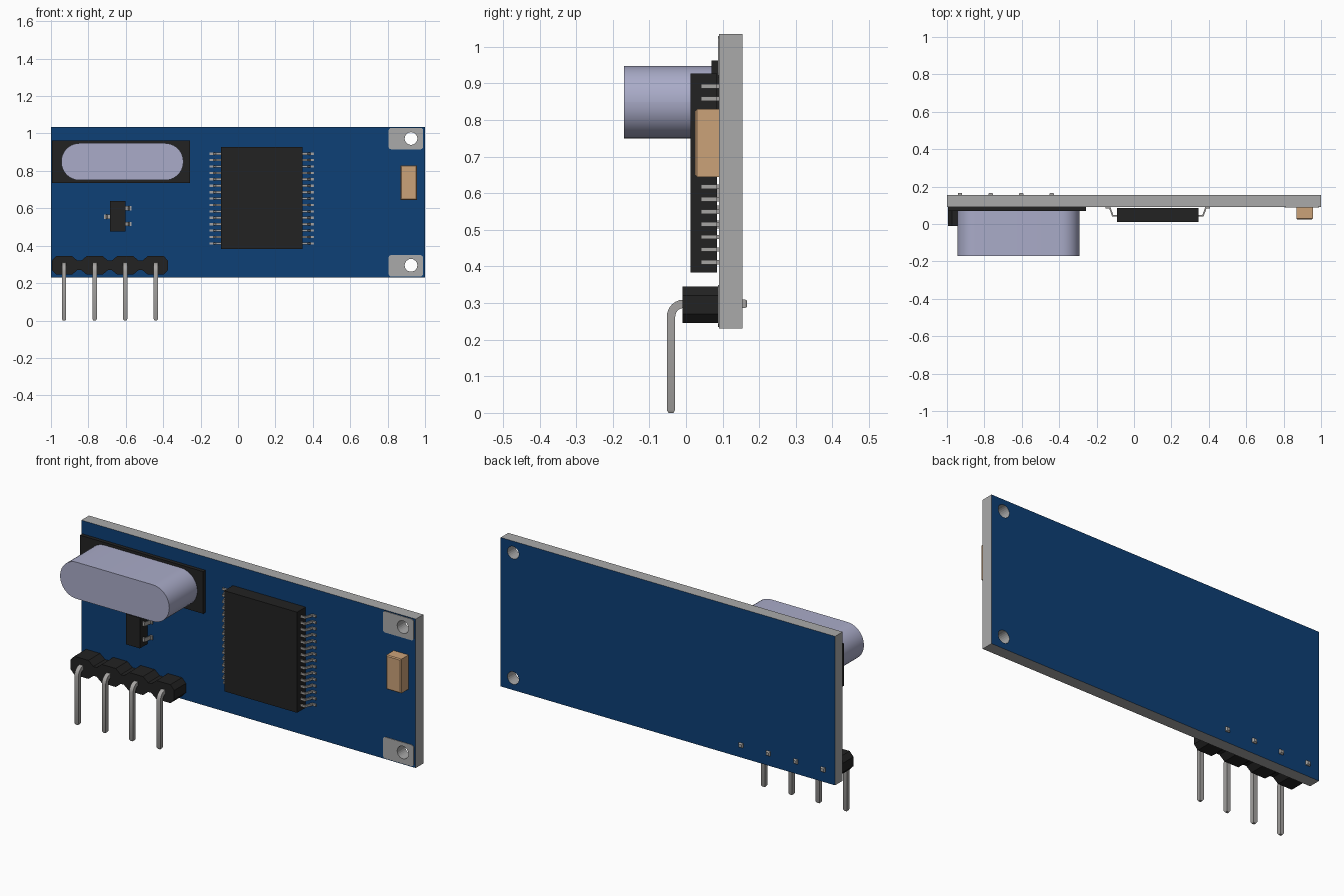
import bpy, bmesh, math
from mathutils import Vector

cube = bpy.data.objects.get("Cube")
if cube:
    bpy.data.objects.remove(cube, do_unlink=True)


def material(name, rgb, metallic=0.0):
    m = bpy.data.materials.new(name)
    m.use_nodes = True
    m.diffuse_color = (*rgb, 1)
    b = m.node_tree.nodes["Principled BSDF"]
    b.inputs["Base Color"].default_value = (*rgb, 1)
    b.inputs["Roughness"].default_value = 0.6
    return m


BLUE = material("board blue", (0.004, 0.05, 0.18))
GREY = material("bare grey", (0.40, 0.40, 0.40))
BLACK = material("black plastic", (0.016, 0.016, 0.016))
STEEL = material("pale steel", (0.40, 0.41, 0.58))
TAN = material("tan ceramic", (0.60, 0.36, 0.19))
PIN = material("pin metal", (0.38, 0.37, 0.36))


def finish(name, bm, mat):
    bmesh.ops.recalc_face_normals(bm, faces=bm.faces)
    me = bpy.data.meshes.new(name)
    bm.to_mesh(me)
    bm.free()
    me.materials.append(mat)
    ob = bpy.data.objects.new(name, me)
    bpy.context.scene.collection.objects.link(ob)
    return ob


def add_prism(bm, pts, a, b, axis="y"):
    """Extrude an (x, z) profile along y, or an (x, y) profile along z."""
    place = (lambda p, t: (p[0], t, p[1])) if axis == "y" else (lambda p, t: (p[0], p[1], t))
    v0 = [bm.verts.new(place(p, a)) for p in pts]
    v1 = [bm.verts.new(place(p, b)) for p in pts]
    caps = [bm.faces.new(v0), bm.faces.new(v1)]
    n = len(pts)
    for i in range(n):
        j = (i + 1) % n
        bm.faces.new((v0[i], v0[j], v1[j], v1[i]))
    return caps


def prism(name, pts, a, b, mat):
    bm = bmesh.new()
    add_prism(bm, pts, a, b)
    return finish(name, bm, mat)


def rect(x0, x1, z0, z1):
    return [(x0, z0), (x1, z0), (x1, z1), (x0, z1)]


def round_rect(x0, x1, z0, z1, r, seg=6):
    pts = []
    for cx, cz, start in ((x1 - r, z1 - r, 0), (x0 + r, z1 - r, 90),
                          (x0 + r, z0 + r, 180), (x1 - r, z0 + r, 270)):
        for k in range(seg + 1):
            t = math.radians(start + 90 * k / seg)
            p = (cx + r * math.cos(t), cz + r * math.sin(t))
            if not pts or math.dist(p, pts[-1]) > 1e-5:
                pts.append(p)
    if math.dist(pts[0], pts[-1]) < 1e-5:
        pts.pop()
    return pts


def smooth(ob, angle=35):
    bpy.ops.object.select_all(action="DESELECT")
    ob.select_set(True)
    bpy.context.view_layer.objects.active = ob
    bpy.ops.object.shade_smooth_by_angle(angle=math.radians(angle))


# Circuit board and corner pads, with two mounting holes
HOLES = [(0.925, 0.973), (0.925, 0.295)]
board = prism("circuit_board", rect(-1, 1, 0.23, 1.035), 0.09, 0.155, GREY)
pads = [prism("upper_corner_pad", round_rect(0.805, 0.99, 0.915, 1.03, 0.015, 3), 0.085, 0.092, GREY),
        prism("lower_corner_pad", round_rect(0.805, 0.99, 0.235, 0.35, 0.015, 3), 0.085, 0.092, GREY)]
for pad in pads:
    for v in pad.data.vertices:
        v.co.y -= 0.004 if v.co.y < 0.088 else 0
    for v in pad.data.vertices:
        v.co.y = 0.087 if v.co.y < 0.088 else 0.0915

bm = bmesh.new()
for x, z in HOLES:
    circle = [(x + 0.034 * math.cos(k * math.tau / 24), z + 0.034 * math.sin(k * math.tau / 24))
              for k in range(24)]
    add_prism(bm, circle, 0.0, 0.3)
cutter = finish("hole_cutter", bm, GREY)
cutter.hide_render = True
for ob in [board] + pads:
    mod = ob.modifiers.new("holes", "BOOLEAN")
    mod.operation, mod.solver, mod.object = "DIFFERENCE", "EXACT", cutter
deps = bpy.context.evaluated_depsgraph_get()
for ob in [board] + pads:
    cut = bpy.data.meshes.new_from_object(ob.evaluated_get(deps))
    ob.modifiers.clear()
    ob.data = cut
bpy.data.objects.remove(cutter, do_unlink=True)

# Blue on the two broad faces, grey on the edges and hole walls
board.data.materials.clear()
board.data.materials.append(GREY)
board.data.materials.append(BLUE)
for p in board.data.polygons:
    p.material_index = 1 if abs(p.normal.y) > 0.9 else 0

# Crystal can on its insulating plate
prism("crystal_plate", rect(-0.995, -0.257, 0.735, 0.963), 0.07, 0.09, BLACK)
bm = bmesh.new()
caps = add_prism(bm, round_rect(-0.945, -0.292, 0.75, 0.948, 0.0985, 10), -0.17, 0.07)
bmesh.ops.bevel(bm, geom=list(caps[0].edges), offset=0.016, segments=4, profile=0.5, affect="EDGES")
smooth(finish("crystal_can", bm, STEEL))

# Main chip with gull-wing legs down both sides
prism("main_chip", rect(-0.09, 0.345, 0.383, 0.927), 0.012, 0.085, BLACK)
leg = [(0, 0.041), (0.028, 0.041), (0.043, 0.082), (0.063, 0.082),
       (0.063, 0.09), (0.037, 0.09), (0.022, 0.049), (0, 0.049)]
bm = bmesh.new()
for side in (-1, 1):
    for k in range(15):
        z = 0.412 + k * 0.0343
        add_prism(bm, [(0.1275 + side * (0.2165 + x), y) for x, y in leg],
                  z - 0.006, z + 0.006, "z")
finish("chip_legs", bm, PIN)

# Three-legged transistor
prism("transistor_body", rect(-0.685, -0.601, 0.475, 0.64), 0.02, 0.085, BLACK)
bm = bmesh.new()
for side, z in ((-1, 0.555), (1, 0.6), (1, 0.515)):
    add_prism(bm, [(-0.643 + side * (0.041 + x * 0.5), y) for x, y in leg],
              z - 0.011, z + 0.011, "z")
finish("transistor_legs", bm, PIN)

# Capacitor
bm = bmesh.new()
caps = add_prism(bm, rect(0.868, 0.957, 0.645, 0.83), 0.025, 0.09)
bmesh.ops.bevel(bm, geom=list(caps[0].edges), offset=0.005, segments=1, affect="EDGES")
finish("capacitor", bm, TAN)

# Header strip: chamfered blocks joined by narrow necks
PIN_X = [-0.93 + 0.1635 * k for k in range(4)]
ZC = 0.295
top = []
for i, x in enumerate(PIN_X):
    left = 0.065 if i == 0 else 0.072
    right = 0.065 if i == 3 else 0.072
    top += [(x - left, 0.025), (x - 0.042, 0.05), (x + 0.042, 0.05), (x + right, 0.025)]
outline = [(x, ZC + z) for x, z in top] + [(x, ZC - z) for x, z in reversed(top)]
prism("header_strip", outline, -0.01, 0.09, BLACK)

# Bent square header pins with tapered tips
R, YP, ZP, H = 0.035, -0.041, 0.298, 0.0115
path = [(0.167, ZP, 0.7), (0.162, ZP, 1)]
path += [(YP + R - R * math.sin(math.radians(a)), ZP - R + R * math.cos(math.radians(a)), 1)
         for a in range(0, 91, 15)]
path += [(YP, 0.008, 1), (YP, 0.0, 0.6)]
bm = bmesh.new()
for x in PIN_X:
    rings = []
    for i, (y, z, s) in enumerate(path):
        a, b = path[max(i - 1, 0)], path[min(i + 1, len(path) - 1)]
        t = Vector((0, b[0] - a[0], b[1] - a[1])).normalized()
        n = Vector((0, -t.z, t.y))
        rings.append([bm.verts.new(Vector((x + u * H * s, y, z)) + n * (w * H * s))
                      for u, w in ((-1, -1), (1, -1), (1, 1), (-1, 1))])
    for r0, r1 in zip(rings, rings[1:]):
        for k in range(4):
            j = (k + 1) % 4
            bm.faces.new((r0[k], r0[j], r1[j], r1[k]))
    bm.faces.new(rings[0])
    bm.faces.new(rings[-1])
smooth(finish("header_pins", bm, PIN), 30)
